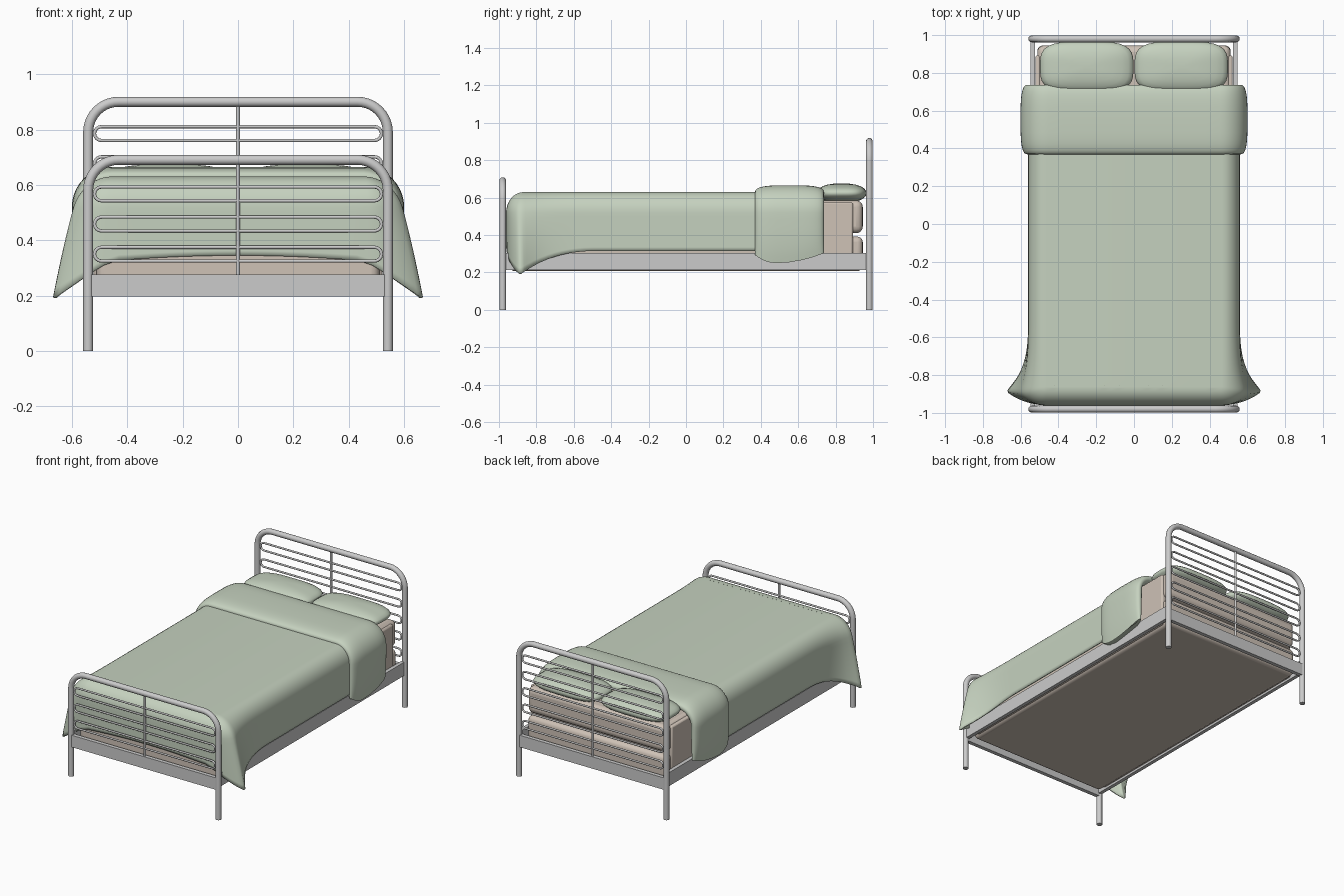
import bpy, bmesh, math
from math import sin, cos, pi

if "Cube" in bpy.data.objects:
    bpy.data.objects.remove(bpy.data.objects["Cube"])


def material(name, rgb):
    m = bpy.data.materials.new(name)
    m.diffuse_color = (*rgb, 1)
    m.use_nodes = True
    m.node_tree.nodes["Principled BSDF"].inputs["Base Color"].default_value = m.diffuse_color
    return m


GREEN = material("sage_fabric", (0.56, 0.64, 0.52))
BEIGE = material("beige_fabric", (0.62, 0.54, 0.47))


def mesh_object(name, verts, faces, mat=None, angle=40):
    me = bpy.data.meshes.new(name)
    me.from_pydata(verts, [], faces)
    bm = bmesh.new()
    bm.from_mesh(me)
    bmesh.ops.recalc_face_normals(bm, faces=bm.faces)
    bm.to_mesh(me)
    bm.free()
    ob = bpy.data.objects.new(name, me)
    bpy.context.collection.objects.link(ob)
    if mat:
        me.materials.append(mat)
    bpy.ops.object.select_all(action='DESELECT')
    bpy.context.view_layer.objects.active = ob
    ob.select_set(True)
    bpy.ops.object.shade_smooth_by_angle(angle=math.radians(angle))
    return ob


def box(name, x, y, z, bevel=0.0, mat=None, segments=4):
    v = [(a, b, c) for a in x for b in y for c in z]
    f = [(0, 1, 3, 2), (4, 6, 7, 5), (0, 4, 5, 1), (2, 3, 7, 6), (0, 2, 6, 4), (1, 5, 7, 3)]
    ob = mesh_object(name, v, f, mat)
    if bevel:
        b = ob.modifiers.new("round", 'BEVEL')
        b.width, b.segments = bevel, segments
    return ob


def tube(name, pts, radius, cyclic=False):
    cu = bpy.data.curves.new(name, 'CURVE')
    cu.dimensions = '3D'
    cu.bevel_depth, cu.bevel_resolution, cu.use_fill_caps = radius, 4, True
    sp = cu.splines.new('POLY')
    sp.points.add(len(pts) - 1)
    for p, c in zip(sp.points, pts):
        p.co = (*c, 1)
    sp.use_cyclic_u = cyclic
    ob = bpy.data.objects.new(name, cu)
    bpy.context.collection.objects.link(ob)


def arc(cx, cz, r, a0, a1, n):
    return [(cx + r * cos(a0 + (a1 - a0) * i / n), cz + r * sin(a0 + (a1 - a0) * i / n))
            for i in range(n + 1)]


# Head and foot frames: bent tube, wire loops, centre bar, cross rail
def end_frame(name, y, top, loops):
    R, X = 0.11, 0.542
    p = [(X, 0)] + arc(X - R, top - R, R, 0, pi / 2, 10) \
        + arc(-X + R, top - R, R, pi / 2, pi, 10) + [(-X, 0)]
    tube(name + "_tube", [(a, y, b) for a, b in p], 0.018)
    for i in range(loops):
        z = 0.35 + 0.109 * i
        q = arc(0.494, z, 0.025, -pi / 2, pi / 2, 8) + arc(-0.494, z, 0.025, pi / 2, 1.5 * pi, 8)
        tube(f"{name}_loop_{i + 1}", [(a, y, b) for a, b in q], 0.006, True)
    tube(name + "_centre_bar", [(0, y, 0.27), (0, y, top)], 0.007)
    box(name + "_rail", (-0.535, 0.535), (y - 0.013, y + 0.013), (0.197, 0.276))


end_frame("footboard", -0.98, 0.691, 3)
end_frame("headboard", 0.98, 0.901, 5)
for s, n in ((-1, "left"), (1, "right")):
    box(n + "_side_rail", sorted((s * 0.524, s * 0.548)), (-0.97, 0.97), (0.213, 0.303))

# Box spring, mattress and the sheet band around them
box("box_spring", (-0.512, 0.512), (-0.945, 0.945), (0.207, 0.392), 0.03, BEIGE)
box("mattress", (-0.512, 0.512), (-0.94, 0.945), (0.41, 0.585), 0.035, BEIGE)
box("sheet_band", (-0.522, 0.522), (-0.9, 0.893), (0.22, 0.575), 0.01, BEIGE, 2)


# Duvet: U-shaped rings (side, foot, side) from the top edge down to the hem
def duvet():
    W, F, R, B = 0.56, -0.962, 0.1, 0.72
    path = [(W, B + (F + R - B) * i / 40, 1, 0) for i in range(40)]
    path += [(W - R + R * cos(a), F + R - R * sin(a), cos(a), -sin(a))
             for a in [pi / 2 * i / 10 for i in range(11)]]
    path += [((W - R) * (1 - i / 12), F, 0, -1) for i in range(1, 13)]
    path += [(-x, y, -nx, ny) for x, y, nx, ny in path[-2::-1]]
    prof = [(0.095 * (1 - sin(a)), 0.63 - 0.11 * (1 - cos(a)), 0)
            for a in [pi / 2 * i / 8 for i in range(9)]]
    prof += [(0, 0.52, i / 10) for i in range(1, 11)]
    verts, n = [], len(path)
    for inset, z, q in prof:
        for x, y, nx, ny in path:
            sx = 1 if x > 0 else -1
            t = max(0, min(1, (-0.48 - y) / 0.42))
            flare = t ** 3 * max(0, min(1, (abs(x) - 0.36) / 0.19)) ** 2
            hem = 0.345 - 0.03 * (abs(x) / W) ** 2
            drop = max(t ** 2.2, 0) * max(0, min(1, (abs(x) - 0.43) / 0.12)) ** 1.5
            hem -= 0.125 * drop
            zz = z if q == 0 else 0.52 + (hem - 0.52) * q
            k = max(0, min(1, (0.625 - zz) / 0.43)) ** 0.75
            verts.append((x - nx * inset + sx * 0.12 * flare * k,
                          y - ny * inset + 0.015 * flare * k, zz))
    faces = [(r * n + i, r * n + i + 1, (r + 1) * n + i + 1, (r + 1) * n + i)
             for r in range(len(prof) - 1) for i in range(n - 1)]
    faces += [(i, n - 1 - i, n - 2 - i, i + 1) for i in range(n // 2 - 1)]
    faces.append((n // 2 - 1, n // 2 + 1, n // 2))
    ob = mesh_object("duvet", verts, faces, GREEN, 60)
    # make the cloth face outward, then thicken it inward
    if ob.data.polygons[n * len(prof) - n - len(prof)].normal.dot((0, 0, 1)) < -0.9 or \
            max(ob.data.polygons, key=lambda p: p.center.z).normal.z < 0:
        ob.data.flip_normals()
    m = ob.modifiers.new("thickness", 'SOLIDIFY')
    m.thickness, m.offset = 0.012, -1


duvet()


# Folded-back cuff: puffy cross-section lofted over the bed
def cuff():
    W, Z, R = 0.565, 0.63, 0.11
    half = [(W, 0.26 + (Z - R - 0.26) * i / 8, 1, 0, 1 - i / 8) for i in range(8)]
    half += [(W - R + R * cos(a), Z - R + R * sin(a), cos(a), sin(a), 0)
             for a in [pi / 2 * i / 10 for i in range(11)]]
    half += [((W - R) * (1 - i / 6), Z, 0, 1, 0) for i in range(1, 7)]
    st = half + [(-x, z, -nx, nz, k) for x, z, nx, nz, k in half[-2::-1]]
    m, verts = 32, []
    for x, z, nx, nz, k in st:
        for j in range(m):
            a = 2 * pi * j / m
            c, s = cos(a), sin(a)
            dy = math.copysign(abs(c) ** 0.6, c)
            off = 0.036 * math.copysign(abs(s) ** 0.8, s)
            hem = k * (0.055 * (dy + 0.4) ** 2 * (0.5 if dy > -0.4 else 2.2) - 0.01)
            pinch = 1 - 0.45 * k ** 3
            y = 0.553 + 0.184 * dy
            verts.append((x + nx * off * pinch, y, z + nz * off * pinch + hem))
    n = len(st)
    faces = [(r * m + j, r * m + (j + 1) % m, (r + 1) * m + (j + 1) % m, (r + 1) * m + j)
             for r in range(n - 1) for j in range(m)]
    faces += [tuple(range(m)), tuple(range((n - 1) * m, n * m))]
    mesh_object("duvet_cuff", verts, faces, GREEN, 60)


cuff()


# Pillows: squared-off cushions with a soft seam
def pillow(name, cx):
    U, V, verts = 48, 12, [(cx, 0.832, 0.572)]
    for r in range(1, V):
        t = pi * r / V
        for i in range(U):
            a = 2 * pi * i / U
            c, s = cos(a), sin(a)
            e = (abs(c) ** 3.6 + abs(s) ** 3.6) ** (-1 / 3.6)
            rad = sin(t) ** 0.8
            verts.append((cx + 0.247 * c * e * rad, 0.832 + 0.134 * s * e * rad,
                          0.624 - 0.052 * cos(t)))
    verts.append((cx, 0.832, 0.676))
    faces = [(1 + r * U + i, 1 + r * U + (i + 1) % U, 1 + (r + 1) * U + (i + 1) % U, 1 + (r + 1) * U + i)
             for r in range(V - 2) for i in range(U)]
    last = len(verts) - 1
    faces += [(0, 1 + (i + 1) % U, 1 + i) for i in range(U)]
    faces += [(last, last - U + i, last - U + (i + 1) % U) for i in range(U)]
    mesh_object(name, verts, faces, GREEN, 70)


pillow("left_pillow", -0.25)
pillow("right_pillow", 0.25)
